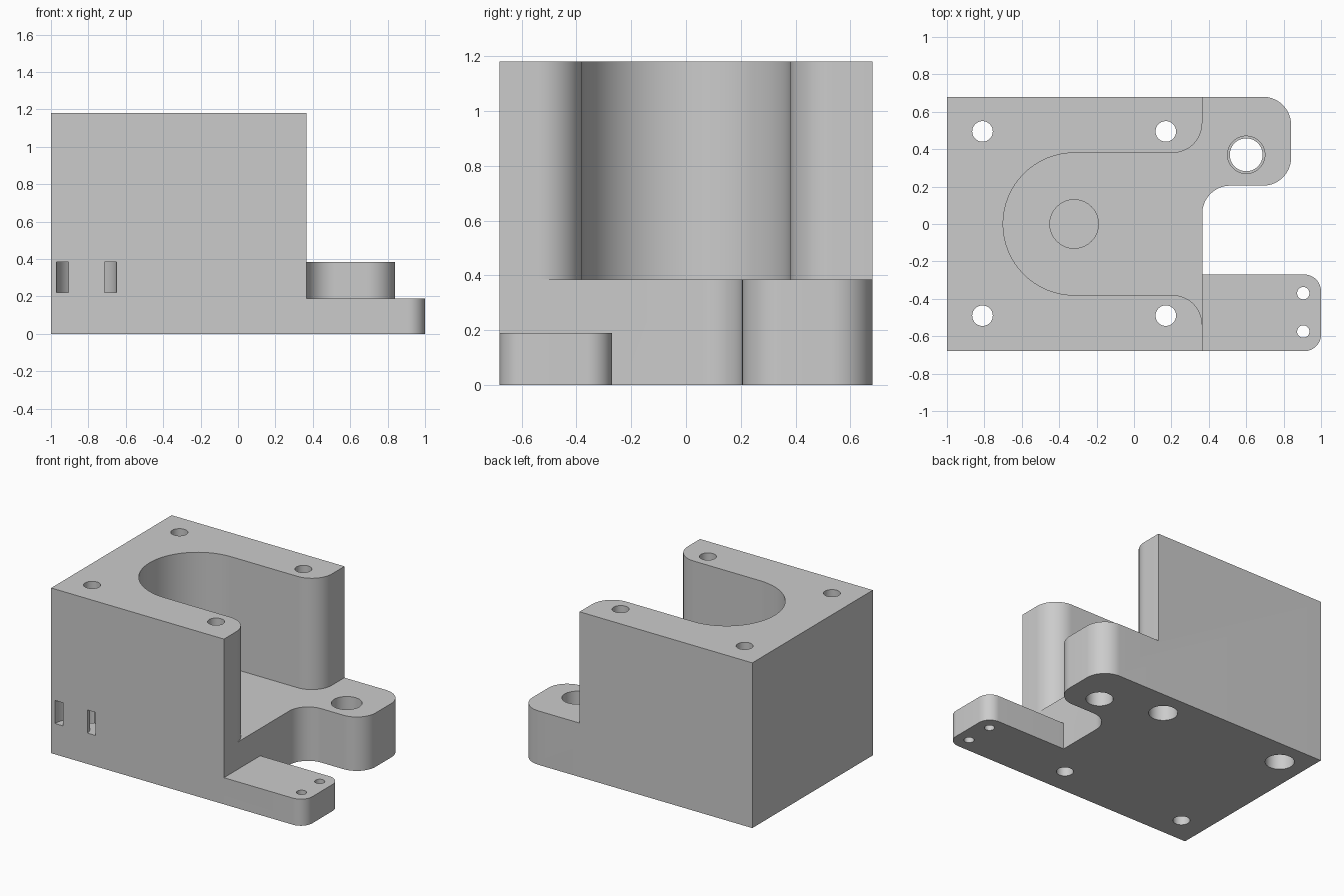
import bpy, bmesh
from math import pi, sin, cos, tan, radians
from mathutils import Vector

if "Cube" in bpy.data.objects:
    bpy.data.objects.remove(bpy.data.objects["Cube"])

TOP, FLOOR, TAB = 1.18, 0.385, 0.19   # heights of block, slot floor and tab
WALL, HALF = 0.365, 0.68              # right wall and half depth of block


def rounded(corners, steps=16):
    """Outline through (x, y, radius) corners, each rounded by an arc."""
    pts = []
    for i, (x, y, r) in enumerate(corners):
        p = Vector((x, y))
        if r == 0:
            pts.append(p)
            continue
        a = (Vector(corners[i - 1][:2]) - p).normalized()
        b = (Vector(corners[(i + 1) % len(corners)][:2]) - p).normalized()
        half = a.angle(b) / 2
        centre = p + (a + b).normalized() * r / sin(half)
        start = p + a * r / tan(half) - centre
        end = p + b * r / tan(half) - centre
        sweep = start.angle_signed(end)   # clockwise positive
        for k in range(steps + 1):
            t = -sweep * k / steps
            pts.append(centre + Vector((start.x * cos(t) - start.y * sin(t),
                                        start.x * sin(t) + start.y * cos(t))))
    return [p for i, p in enumerate(pts) if (p - pts[i - 1]).length > 1e-4]


def arc(x, y, r, a0, a1, steps):
    return [Vector((x + r * cos(a0 + (a1 - a0) * k / steps),
                    y + r * sin(a0 + (a1 - a0) * k / steps))) for k in range(steps + 1)]


def prism(name, outline, z0, z1):
    bm = bmesh.new()
    face = bm.faces.new([bm.verts.new((p.x, p.y, z0)) for p in outline])
    ext = bmesh.ops.extrude_face_region(bm, geom=[face])["geom"]
    bmesh.ops.translate(bm, vec=(0, 0, z1 - z0),
                        verts=[v for v in ext if isinstance(v, bmesh.types.BMVert)])
    bmesh.ops.recalc_face_normals(bm, faces=bm.faces)
    mesh = bpy.data.meshes.new(name)
    bm.to_mesh(mesh)
    bm.free()
    obj = bpy.data.objects.new(name, mesh)
    bpy.context.collection.objects.link(obj)
    return obj


def cut(outline, z0, z1):
    cutter = prism("cutter", outline, z0, z1)
    cutter.hide_render = True
    mod = body.modifiers.new("cut", "BOOLEAN")
    mod.operation, mod.solver, mod.object = "DIFFERENCE", "EXACT", cutter
    bpy.ops.object.modifier_apply(modifier=mod.name)
    bpy.data.objects.remove(cutter)


def drill(x, y, r, z0=-0.1, z1=1.3):
    cut(arc(x, y, r, 0, 2 * pi, 40)[:-1], z0, z1)


# Footprint of block, ear and tab
body = prism("bracket_body", rounded([
    (-1, -HALF, 0), (1, -HALF, 0.09), (1, -0.27, 0.09), (WALL, -0.27, 0),
    (WALL, 0.205, 0.15), (0.84, 0.205, 0.15), (0.84, HALF, 0.15), (-1, HALF, 0)]), 0, TOP)
bpy.context.view_layer.objects.active = body
body.select_set(True)

# U-shaped slot with flared mouth, clearing the space above ear
cut(rounded([(-0.70, -0.38, 0.38), (WALL, -0.38, 0.16), (WALL, -0.9, 0),
             (1.2, -0.9, 0), (1.2, 0.9, 0), (WALL, 0.9, 0),
             (WALL, 0.38, 0.16), (-0.70, 0.38, 0.38)]), FLOOR, 1.4)

# Lower the tab
cut(rounded([(WALL, -0.9, 0), (1.2, -0.9, 0), (1.2, -0.2, 0), (WALL, -0.2, 0)]), TAB, 1.4)

# Four long screw holes, the back pair counterbored from below
for x in (-0.81, 0.17):
    for y in (-0.49, 0.495):
        drill(x, y, 0.055)
    drill(x, 0.495, 0.094, -0.1, FLOOR)

# Ear hole with wider top, round pocket in slot floor, tab holes
drill(0.6, 0.37, 0.088)
drill(0.6, 0.37, 0.10, TAB, 0.5)
drill(-0.32, 0, 0.13, TAB, 0.5)
for y in (-0.37, -0.575):
    drill(0.905, y, 0.033)

# Curved tie tunnel opening twice on the front face
tunnel = arc(-0.81, -HALF, 0.16, 0, pi, 24) + arc(-0.81, -HALF, 0.095, pi, 0, 24)
tunnel.insert(25, Vector((-0.97, -0.75)))
tunnel.insert(26, Vector((-0.905, -0.75)))
tunnel += [Vector((-0.715, -0.75)), Vector((-0.65, -0.75))]
cut(tunnel, 0.22, FLOOR)

# Colour and shading
mat = bpy.data.materials.new("light_grey")
mat.use_nodes = True
grey = (0.6, 0.6, 0.6, 1)
mat.diffuse_color = grey
mat.node_tree.nodes["Principled BSDF"].inputs["Base Color"].default_value = grey
body.data.materials.clear()
body.data.materials.append(mat)
bpy.ops.object.shade_smooth_by_angle(angle=radians(30))
